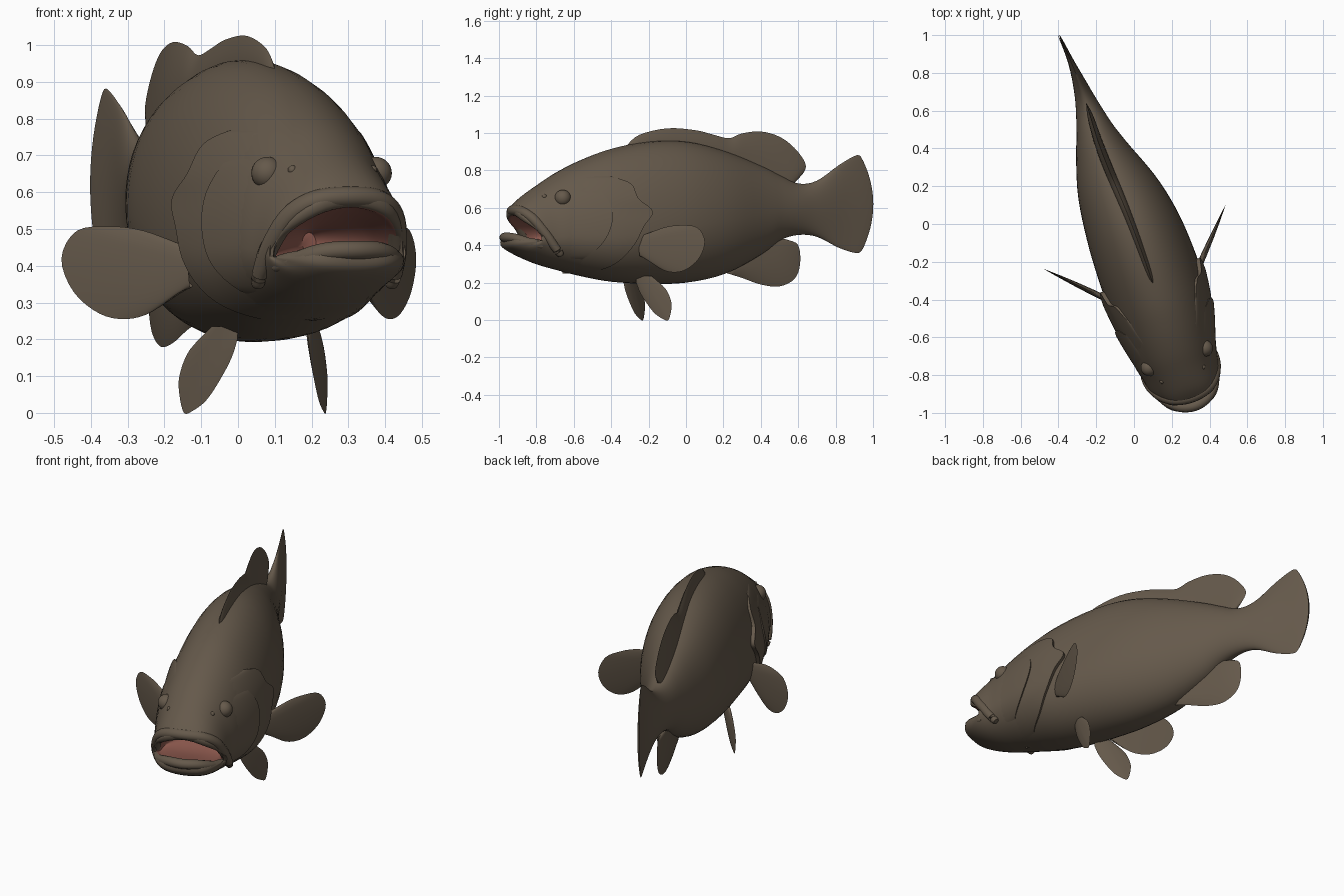
import bpy, bmesh, math
from mathutils import Vector

if "Cube" in bpy.data.objects:
    bpy.data.objects.remove(bpy.data.objects["Cube"])

TH = math.radians(19.3)
C, S = math.cos(TH), math.sin(TH)


def material(name, rgb):
    m = bpy.data.materials.new(name)
    m.diffuse_color = (*rgb, 1)
    m.use_nodes = True
    m.node_tree.nodes["Principled BSDF"].inputs["Base Color"].default_value = m.diffuse_color
    return m


SKIN = material("brown skin", (0.13, 0.10, 0.07))
PINK = material("mouth pink", (0.28, 0.105, 0.08))


def place(p):
    # straight fish (x sideways, y along side view) -> turned and slightly bent
    x, y, z = p
    bend = (0.15 * max(0, y - 0.5) ** 2 + 0.027 * math.exp(-((y - 0.42) / 0.3) ** 2)
            + 0.012 * math.exp(-((y + 0.75) / 0.2) ** 2))
    return Vector((-0.01 + x * C - y / C * S - bend, y + x * S, z))


def refine(pts, sub=4):
    # Catmull-Rom subdivision of a list of tuples
    out = []
    for i in range(len(pts) - 1):
        a, b, c, d = (Vector(pts[max(0, min(len(pts) - 1, j))]) for j in (i - 1, i, i + 1, i + 2))
        for k in range(sub):
            t = k / sub
            out.append(0.5 * (2 * b + (c - a) * t + (2 * a - 5 * b + 4 * c - d) * t * t
                              + (3 * b - a - 3 * c + d) * t ** 3))
    return out + [Vector(pts[-1])]


def grid(name, rows, closed=False, caps=False, pink_from=None):
    bm = bmesh.new()
    vs = [[bm.verts.new(place(p)) for p in r] for r in rows]
    n = len(rows[0])
    for i in range(len(rows) - 1):
        for j in range(n if closed else n - 1):
            k = (j + 1) % n
            f = bm.faces.new((vs[i][j], vs[i][k], vs[i + 1][k], vs[i + 1][j]))
            if pink_from is not None and i >= pink_from:
                f.material_index = 1
    if caps:
        bm.faces.new(vs[0])
        f = bm.faces.new(vs[-1])
        f.material_index = 1 if pink_from is not None else 0
    bmesh.ops.remove_doubles(bm, verts=bm.verts, dist=0.0002)
    bmesh.ops.recalc_face_normals(bm, faces=bm.faces)
    me = bpy.data.meshes.new(name)
    bm.to_mesh(me)
    bm.free()
    me.materials.append(SKIN)
    me.materials.append(PINK)
    for p in me.polygons:
        p.use_smooth = True
    me.set_sharp_from_angle(angle=math.radians(50))
    ob = bpy.data.objects.new(name, me)
    bpy.context.collection.objects.link(ob)
    return ob


# Body rings: y top, y bottom, side sweep, half width, z top, z middle, z bottom
RINGS = [
    (.945, .945, .055, .004, .855, .62, .38), (.915, .915, .065, .007, .882, .62, .358),
    (.82, .82, .03, .018, .83, .61, .385),
    (.70, .70, 0, .045, .745, .60, .445), (.60, .60, 0, .07, .73, .60, .455),
    (.50, .50, 0, .10, .775, .59, .425), (.40, .40, 0, .137, .825, .57, .35),
    (.20, .20, 0, .21, .905, .54, .245), (0, 0, 0, .25, .955, .51, .20),
    (-.2, -.2, 0, .265, .955, .48, .193), (-.4, -.4, 0, .265, .915, .45, .205),
    (-.55, -.55, 0, .25, .86, .45, .232), (-.68, -.68, 0, .227, .795, .45, .265),
    (-.78, -.80, .03, .207, .73, .44, .30), (-.87, -.90, .06, .198, .665, .43, .345),
    (-.92, -.962, .115, .192, .615, .43, .385), (-.935, -.972, .12, .187, .59, .425, .42),
    (-.925, -.955, .125, .178, .56, .42, .455),
    (-.88, -.92, .11, .165, .557, .415, .44), (-.75, -.75, .02, .13, .53, .44, .41),
    (-.60, -.60, 0, .02, .49, .46, .44)]
FINE = refine(RINGS)


def ring(r, n=44):
    yt, yb, sweep, w, zt, zc, zb = r
    pts = []
    for i in range(n):
        a = 2 * math.pi * i / n
        s, c = math.sin(a), math.cos(a)
        z = zc + (zt - zc) * s if s > 0 else zc + (zc - zb) * s
        y = yb + (yt - yb) * (s + 1) / 2 + sweep * abs(c) ** (2 if yt > 0 else 4)
        pts.append((w * c, y, z))
    return pts


grid("body", [ring(r) for r in FINE], closed=True, caps=True, pink_from=17 * 4)


def skin_x(y, z):
    # half width of the body at a given place
    for a, b in zip(FINE, FINE[1:60]):
        if b[0] <= y <= a[0]:
            r = a.lerp(b, (a[0] - y) / (a[0] - b[0]))
            h = r[4] - r[5] if z > r[5] else r[5] - r[6]
            return r[3] * math.sqrt(max(0, 1 - ((z - r[5]) / h) ** 2))
    return 0


def plate(name, side, front, rear, lift):
    # raised cover following the flank, highest at its rear edge, fading at its ends
    rows = []
    path = refine(rear, 5)
    for i, (y1, z) in enumerate(path):
        fade = math.sin(math.pi * i / (len(path) - 1)) ** 0.5 if 0 < i < len(path) - 1 else 0
        row = []
        for k in range(13):
            u = k / 12
            y = front + (y1 - front) * u
            row.append((side * (skin_x(y, z) - 0.004 + lift * u * fade), y, z))
        row.append((side * (skin_x(y1, z) - 0.01), y1 - 0.004, z))
        rows.append(row)
    grid(name, rows)


def fin(name, root, edge, normal, thick):
    # lens-shaped fin between a root line and an outer edge
    nrm = Vector(normal).normalized()
    R, E = refine(root), refine(edge)
    steps = [0, .25, .5, .75, .92, 1]
    rows = []
    for i, (a, b) in enumerate(zip(R, E)):
        t = thick * max(0, math.sin(math.pi * i / (len(R) - 1))) ** 0.4
        up = [a.lerp(b, v) + nrm * t * (1 - v * v) for v in steps]
        dn = [a.lerp(b, v) - nrm * t * (1 - v * v) for v in steps[-2::-1]]
        rows.append(up + dn)
    grid(name, rows)


def tube(name, half, radius):
    # lip roll mirrored across the middle
    path = refine([(-x, y, z) for x, y, z in half[:0:-1]] + half, 5)
    rows = []
    for i, p in enumerate(path):
        t = (path[min(i + 1, len(path) - 1)] - path[max(i - 1, 0)]).normalized()
        a = t.cross(Vector((0, -.6, .8))).normalized()
        b = a.cross(t)
        r = radius * (0.5 + 0.5 * math.sin(math.pi * i / (len(path) - 1)) ** 0.5)
        rows.append([p + r * (a * math.cos(k * math.pi / 6) + b * math.sin(k * math.pi / 6))
                     for k in range(12)])
    grid(name, rows, closed=True, caps=True)


# Lips
tube("upper_lip", [(0, -.915, .587), (.09, -.9, .577), (.15, -.86, .535),
                   (.183, -.805, .455), (.193, -.76, .385), (.192, -.73, .345)], .029)
tube("lower_lip", [(0, -.962, .442), (.08, -.942, .438), (.14, -.89, .418),
                   (.175, -.82, .395)], .026)

# Dorsal and anal fins
dorsal_root = [(-.3, .92), (-.25, .93), (-.1, .94), (.05, .93), (.15, .91), (.22, .88), (.28, .86),
               (.36, .83), (.42, .80), (.47, .77), (.52, .75), (.55, .73), (.57, .72)]
dorsal_edge = [(-.32, .93), (-.25, .99), (-.1, 1.025), (.05, 1.015), (.15, .99), (.23, .972),
               (.3, .998), (.4, 1.008), (.5, .98), (.58, .92), (.637, .84), (.63, .79), (.58, .735)]
anal_root = [(.24, .27), (.28, .30), (.33, .33), (.38, .36), (.42, .39), (.45, .42), (.47, .43), (.5, .44)]
anal_edge = [(.22, .25), (.3, .225), (.4, .19), (.5, .18), (.58, .22), (.61, .3), (.6, .4), (.54, .43)]
for name, root, edge in (("dorsal_fin", dorsal_root, dorsal_edge), ("anal_fin", anal_root, anal_edge)):
    fin(name, [(0, y, z) for y, z in root], [(0, y, z) for y, z in edge], (1, 0, 0), .025)

# Paired parts
pec_edge = [(0, .46), (.3, .495), (.58, .507), (.87, .495), (1, .42), (.9, .33), (.68, .27),
            (.45, .255), (.23, .275), (0, .33)]
pel_edge = [(-.3, .2), (-.285, .15), (-.255, .09), (-.22, .035), (-.185, .006), (-.162, 0),
            (-.15, .05), (-.15, .1), (-.17, .16), (-.2, .2)]
for side, word in ((1, "right"), (-1, "left")):
    n = len(pec_edge) - 1
    reach = .232 if side > 0 else .25
    fin(word + "_pectoral_fin",
        [(side * .245, -.325, .45 - .11 * i / n) for i in range(n + 1)],
        [(side * (.27 + reach * u), -.3 + .235 * u, z) for u, z in pec_edge],
        (side, -1, 0), .016)
    n = len(pel_edge) - 1
    fin(word + "_pelvic_fin",
        [(side * (.1 + .05 * i / n), -.3 + .067 * i / n, .235) for i in range(n + 1)],
        [(side * (.1 + .74 * (y + .303)), y, z) for y, z in pel_edge],
        (side, -.74, 0), .012)
    plate(word + "_gill_cover", side, -.66,
          [(-.47, .77), (-.37, .73), (-.34, .65), (-.27, .58), (-.32, .5),
           (-.37, .4), (-.45, .3), (-.55, .25)], .026)
    plate(word + "_cheek", side, -.72,
          [(-.53, .70), (-.48, .6), (-.49, .5), (-.54, .4), (-.62, .32)], .022)
    # Eye and nostril bumps
    for part, r, c in (("eye", .044, (.156, -.71, .652)), ("nostril", .013, (.115, -.795, .66))):
        bpy.ops.mesh.primitive_uv_sphere_add(segments=24, ring_count=14, radius=r,
                                             location=place((side * c[0], c[1], c[2])))
        ob = bpy.context.object
        ob.name = word + "_" + part
        ob.data.materials.append(SKIN)
        bpy.ops.object.shade_smooth()
